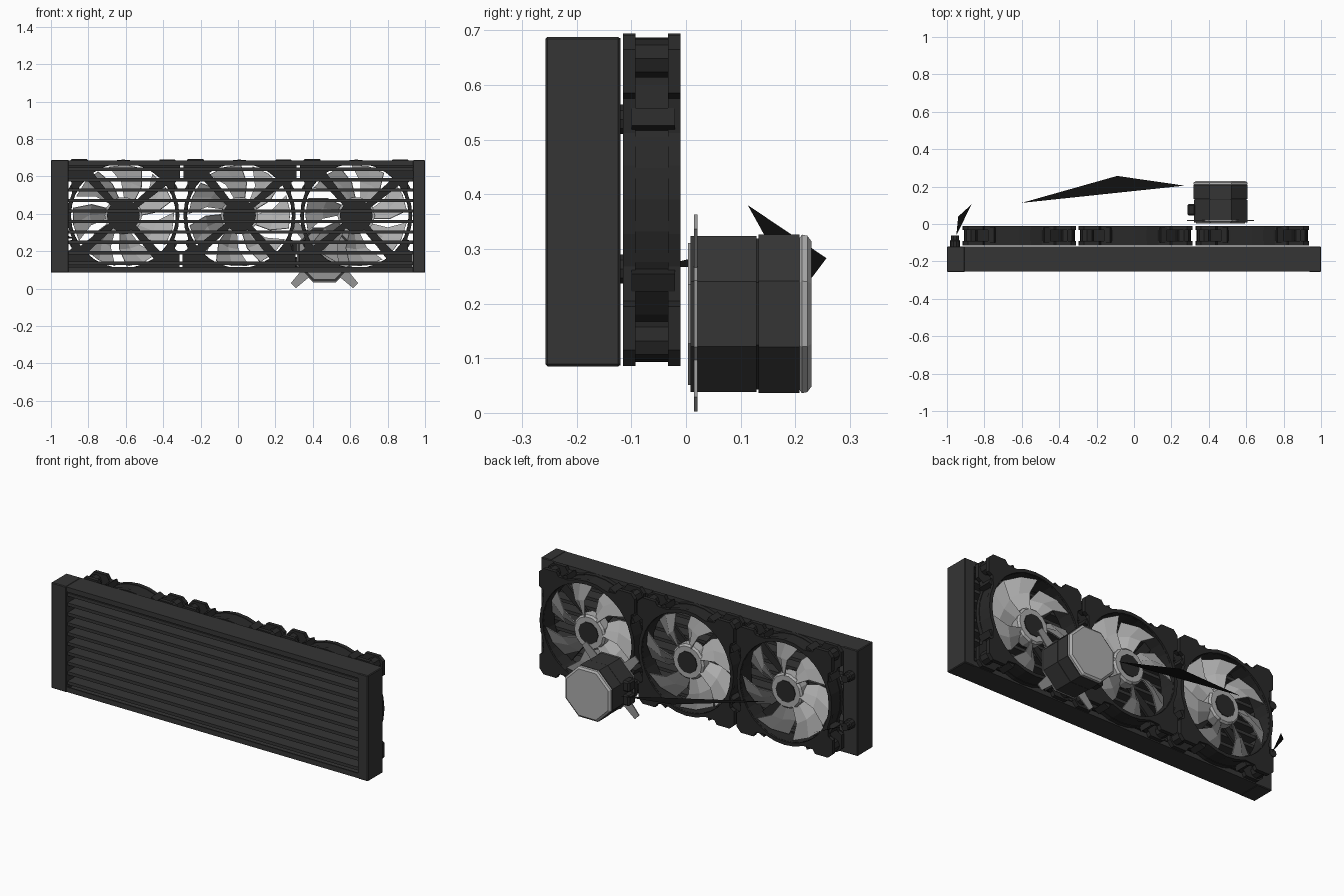
import bpy, bmesh, math
from math import sin, cos, pi, radians

if "Cube" in bpy.data.objects:
    bpy.data.objects.remove(bpy.data.objects["Cube"])


def material(name, v):
    m = bpy.data.materials.new(name)
    m.diffuse_color = (v, v, v, 1)
    m.use_nodes = True
    m.node_tree.nodes["Principled BSDF"].inputs["Base Color"].default_value = m.diffuse_color
    return m


BLACK = material("black_plastic", 0.022)
DARK = material("dark_metal", 0.035)
TUBE = material("black_rubber", 0.006)
LIGHT = material("light_grey", 0.42)
STEEL = material("steel_grey", 0.3)


def finish(name, bm, mat):
    bmesh.ops.recalc_face_normals(bm, faces=bm.faces)
    me = bpy.data.meshes.new(name)
    bm.to_mesh(me)
    bm.free()
    ob = bpy.data.objects.new(name, me)
    bpy.context.collection.objects.link(ob)
    me.materials.append(mat)
    return ob


def box(name, x, y, z, mat, bevel=0):
    bm = bmesh.new()
    bmesh.ops.create_cube(bm, size=1)
    for v in bm.verts:
        v.co = [r[0] + (c + 0.5) * (r[1] - r[0]) for r, c in zip((x, y, z), v.co)]
    if bevel:
        bmesh.ops.bevel(bm, geom=bm.edges[:], offset=bevel, segments=1, affect='EDGES')
    return finish(name, bm, mat)


def loft(name, sections, mat, closed=False):
    """Skin between (y, outline) sections; cap the ends unless closed in a loop."""
    bm = bmesh.new()
    loops = [[bm.verts.new((p[0], y, p[1])) for p in pts] for y, pts in sections]
    pairs = list(zip(loops, loops[1:])) + ([(loops[-1], loops[0])] if closed else [])
    n = len(loops[0])
    for a, b in pairs:
        for i in range(n):
            j = (i + 1) % n
            bm.faces.new((a[i], a[j], b[j], b[i]))
    if not closed:
        bm.faces.new(loops[0])
        bm.faces.new(loops[-1])
    return finish(name, bm, mat)


def poly(cx, cz, r, n, turn=0.0):
    return [(cx + r * cos(turn + 2 * pi * i / n), cz + r * sin(turn + 2 * pi * i / n)) for i in range(n)]


def bar(name, cx, cz, ang, r0, r1, w0, w1, y0, y1, mat):
    """Radial bar, half width w0 at r0 to w1 at r1."""
    c, s = cos(ang), sin(ang)
    pts = [(cx + r * c - w * s, cz + r * s + w * c)
           for r, w in ((r0, -w0), (r1, -w1), (r1, w1), (r0, w0))]
    return loft(name, [(y0, pts), (y1, pts)], mat)


def frame(name, outer, cx, cz, r, y0, y1, mat):
    """Plate with the given outline around (cx, cz) and a round hole."""
    out = [(cx + x, cz + z) for x, z in outer]
    inn = [(cx + x * r / math.hypot(x, z), cz + z * r / math.hypot(x, z)) for x, z in outer]
    return loft(name, [(y0, out), (y1, out), (y1, inn), (y0, inn)], mat, closed=True)


# Radiator: end tanks, side plates, lips, slats
Y0, Y1 = -0.257, -0.12
box("radiator_tank_left", (-1, -0.905), (Y0, Y1), (0.085, 0.688), DARK, 0.004)
box("radiator_tank_right", (0.935, 1), (Y0, Y1), (0.085, 0.688), DARK, 0.004)
for part, z, lip in (("bottom", (0.087, 0.1), (0.087, 0.115)), ("top", (0.673, 0.686), (0.658, 0.686))):
    box("radiator_plate_" + part, (-0.91, 0.94), (Y0 + 0.003, Y1), z, DARK)
    for side, y in (("front", Y0 + 0.003), ("back", Y1 - 0.008)):
        box(f"radiator_lip_{part}_{side}", (-0.91, 0.94), (y, y + 0.008), lip, DARK)
for i in range(10):
    z = 0.387 + (i - 4.5) * 0.056
    box("radiator_slat", (-0.91, 0.94), (Y0 + 0.012, Y1 - 0.01), (z - 0.009, z + 0.009), DARK)

# Radiator hose ports
for z in (0.263, 0.537):
    loft("radiator_port", [(y, poly(-0.957, z, r, 10)) for y, r in
                           ((-0.125, 0.028), (-0.09, 0.028), (-0.085, 0.022), (-0.062, 0.022))], BLACK)

# Fan outline: round ring joined with four corner lugs
OUTLINE = []
for k in range(4):
    quarter = [(0.3 * cos(radians(a)), 0.3 * sin(radians(a))) for a in (-24, -12, 0, 12, 24)]
    quarter += [(0.278, 0.185), (0.304, 0.195), (0.304, 0.275), (0.275, 0.3), (0.195, 0.3), (0.185, 0.278)]
    c, s = round(cos(k * pi / 2)), round(sin(k * pi / 2))
    OUTLINE += [(x * c - z * s, x * s + z * c) for x, z in quarter]


def blade(cx, cz, a0):
    bm = bmesh.new()
    rows = []
    for r, sweep, width in ((0.085, 0, 34), (0.18, 6, 36), (0.272, 17, 38)):
        row = []
        for t in (0, 0.5, 1):
            a = a0 + radians(sweep + width * t)
            y = -0.084 + 0.06 * t + 0.008 * sin(pi * t)
            row.append(bm.verts.new((cx + r * cos(a), y, cz + r * sin(a))))
        rows.append(row)
    for a, b in zip(rows, rows[1:]):
        for i in range(2):
            bm.faces.new((a[i], a[i + 1], b[i + 1], b[i]))
    ob = finish("fan_blade", bm, LIGHT)
    mod = ob.modifiers.new("thickness", 'SOLIDIFY')
    mod.thickness = 0.005
    mod.offset = 0


# Three fans
CZ = 0.39
for n, cx in enumerate((-0.613, 0.008, 0.632)):
    frame("fan_flange_front", OUTLINE, cx, CZ, 0.281, -0.115, -0.092, BLACK)
    frame("fan_flange_back", OUTLINE, cx, CZ, 0.281, -0.033, -0.01, BLACK)
    frame("fan_shroud", poly(0, 0, 0.297, 32), cx, CZ, 0.28, -0.1, -0.02, BLACK)
    for k in range(4):
        a = pi / 4 + k * pi / 2
        # corner screw posts with ribs, and struts holding the motor
        loft("fan_corner_post", [(y, poly(cx + 0.365 * cos(a), CZ + 0.365 * sin(a), 0.035, 8)) for y in (-0.1, -0.025)], BLACK)
        bar("fan_strut", cx, CZ, a - 0.08, 0.07, 0.285, 0.016, 0.026, -0.114, -0.1, BLACK)
        for d in (-1, 1):
            bar("fan_rib", cx, CZ, a + d * 0.3, 0.29, 0.325, 0.012, 0.018, -0.1, -0.02, BLACK)
    loft("fan_motor", [(-0.114, poly(cx, CZ, 0.088, 16)), (-0.09, poly(cx, CZ, 0.088, 16))], BLACK)
    loft("fan_hub", [(-0.088, poly(cx, CZ, 0.1, 14)), (-0.035, poly(cx, CZ, 0.1, 14)),
                     (-0.025, poly(cx, CZ, 0.09, 14))], LIGHT)
    loft("fan_hub_disc", [(-0.027, poly(cx, CZ, 0.062, 10)), (-0.021, poly(cx, CZ, 0.062, 10))], BLACK)
    for k in range(7):
        blade(cx, CZ, k * 2 * pi / 7 + n * 0.35)

# Pump head: stacked octagons along y
PX, PZ = 0.4625, 0.181


def octagon(half):
    return poly(PX, PZ, half / cos(pi / 8), 8, pi / 8)


loft("pump_base", [(0.008, octagon(0.143)), (0.129, octagon(0.143))], DARK)
loft("pump_seam", [(0.128, octagon(0.138)), (0.134, octagon(0.138))], BLACK)
loft("pump_body", [(0.133, octagon(0.145)), (0.208, octagon(0.145))], DARK)
loft("pump_cap", [(0.207, octagon(0.138)), (0.212, octagon(0.145)), (0.222, octagon(0.143)), (0.23, octagon(0.132))], LIGHT)
loft("cold_plate", [(0.004, octagon(0.13)), (0.009, octagon(0.13))], STEEL)

# Mounting bracket with four arms
loft("bracket_plate", [(0.015, octagon(0.147)), (0.021, octagon(0.147))], STEEL)
for k in range(4):
    bar("bracket_arm", PX, PZ + 0.0015, pi / 4 + k * pi / 2, 0.12, 0.236, 0.03, 0.019, 0.015, 0.021, STEEL)

# Pump hose fittings
for z in (0.14, 0.22):
    box("pump_fitting", (0.285, 0.33), (0.045, 0.108), (z - 0.03, z + 0.03), BLACK, 0.008)

# Thin flat hose remnants
for name, tri in (("hose_sliver", ((-0.6, 0.113, 0.38), (-0.09, 0.257, 0.283), (0.27, 0.205, 0.214))),
                  ("hose_end_sliver", ((-0.95, -0.06, 0.265), (-0.94, 0.04, 0.29), (-0.868, 0.105, 0.27)))):
    bm = bmesh.new()
    bm.faces.new([bm.verts.new(p) for p in tri])
    finish(name, bm, TUBE)
